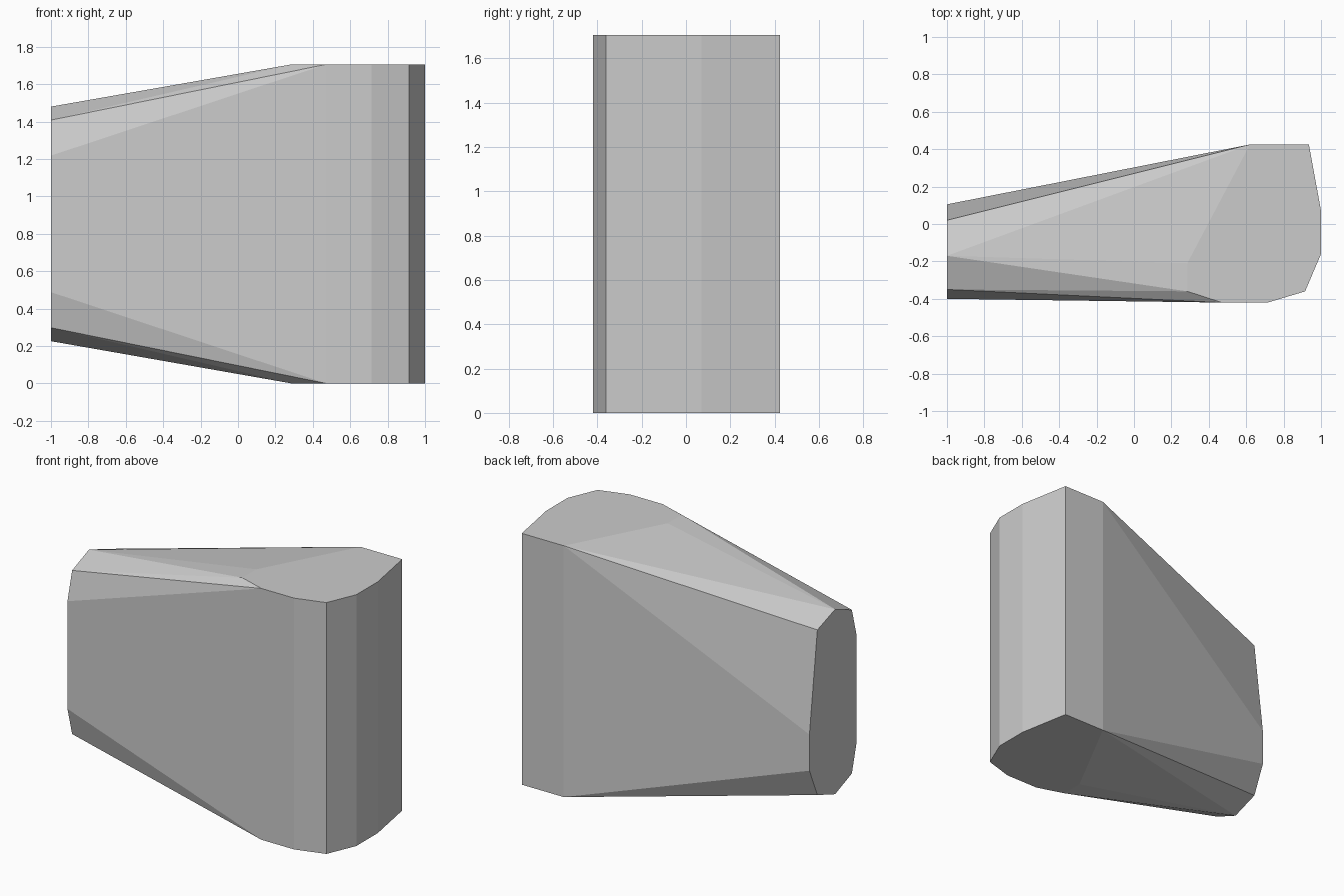
import bpy
import bmesh

cube = bpy.data.objects.get("Cube")
if cube:
    bpy.data.objects.remove(cube, do_unlink=True)

HEIGHT = 1.705
MID = 0.8525

# Plan outline of the tall upright end (x, y)
outline = [(0.62, 0.425), (0.935, 0.425), (1, 0.07), (1, -0.16),
           (0.915, -0.36), (0.715, -0.42), (0.47, -0.42),
           (0.285, -0.36), (0.285, -0.21)]
# Narrow end cap: y and half height about the middle
cap = [(0.02, 0.56), (-0.17, 0.627), (-0.35, 0.555), (-0.40, 0.365)]

points = [(x, y, z) for x, y in outline for z in (0, HEIGHT)]
points += [(-1, y, MID + s * h) for y, h in cap for s in (-1, 1)]
points += [(-1, 0.105, z) for z in (0.49, 0.735)]

# Tapered faceted body, skinned as one convex shell
bm = bmesh.new()
for p in points:
    bm.verts.new(p)
hull = bmesh.ops.convex_hull(bm, input=bm.verts[:])
loose = [v for v in bm.verts if not v.link_faces]
bmesh.ops.delete(bm, geom=loose, context='VERTS')
bmesh.ops.dissolve_limit(bm, angle_limit=0.002, verts=bm.verts[:], edges=bm.edges[:])
bmesh.ops.recalc_face_normals(bm, faces=bm.faces[:])
mesh = bpy.data.meshes.new("tapered_block")
bm.to_mesh(mesh)
bm.free()

# Plain grey finish
grey = bpy.data.materials.new("plain_grey")
grey.use_nodes = True
colour = (0.6, 0.6, 0.6, 1)
grey.diffuse_color = colour
grey.node_tree.nodes["Principled BSDF"].inputs["Base Color"].default_value = colour
mesh.materials.append(grey)

block = bpy.data.objects.new("tapered_block", mesh)
bpy.context.collection.objects.link(block)
